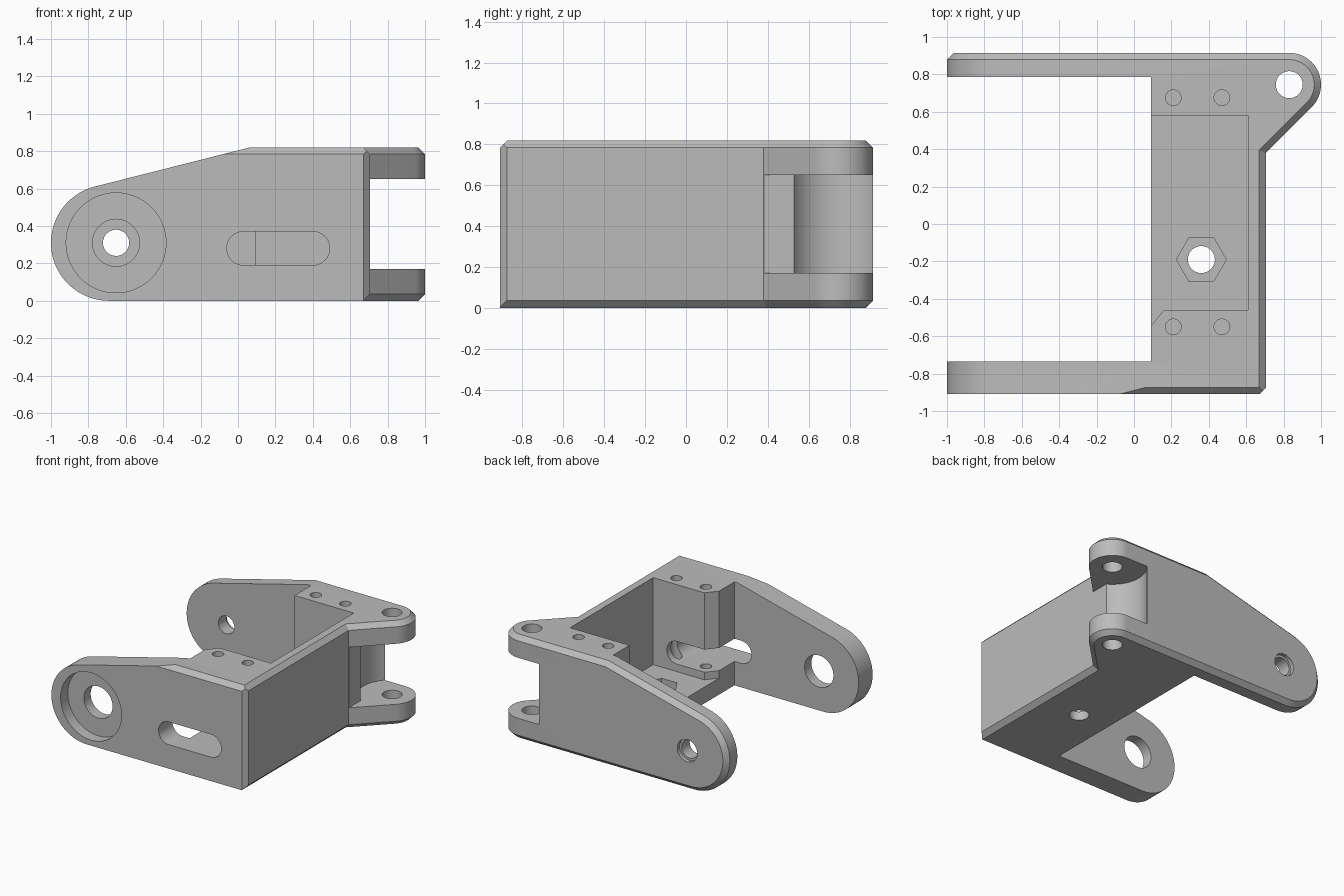
import bpy, bmesh
from math import sin, cos, radians
from mathutils import Vector

if "Cube" in bpy.data.objects:
    bpy.data.objects.remove(bpy.data.objects["Cube"], do_unlink=True)

HEIGHT, BEVEL, FAR = 0.82, 0.036, 1.3


def arc(cx, cy, r, start, end, n):
    step = radians(end - start) / n
    return [(cx + r * cos(radians(start) + step * i),
             cy + r * sin(radians(start) + step * i)) for i in range(n + 1)]


def circle(cx, cy, r, n=64, turn=0):
    return arc(cx, cy, r, turn, turn + 360, n)[:-1]


def rect(x0, y0, x1, y1):
    return [(x0, y0), (x1, y0), (x1, y1), (x0, y1)]


def inset(outline, dists):
    """Move each edge of a counter-clockwise outline inward by its own distance."""
    pts = [Vector(p) for p in outline]
    normals = []
    for a, b in zip(pts, pts[1:] + pts[:1]):
        d = (b - a).normalized()
        normals.append(Vector((-d.y, d.x)))
    result = []
    for i, p in enumerate(pts):
        m, n, dm, dn = normals[i - 1], normals[i], dists[i - 1], dists[i]
        det = m.x * n.y - m.y * n.x
        result.append((p.x + (dm * n.y - dn * m.y) / det,
                       p.y + (m.x * dn - n.x * dm) / det))
    return result


def loft(name, axis, rings):
    """Join (outline, level) rings along the y or z axis into a closed solid."""
    bm = bmesh.new()
    loops = []
    for outline, t in rings:
        loops.append([bm.verts.new((u, v, t) if axis == "z" else (u, t, v))
                      for u, v in outline])
    for low, high in zip(loops, loops[1:]):
        for i in range(len(low)):
            bm.faces.new((low[i - 1], low[i], high[i], high[i - 1]))
    bm.faces.new(loops[0])
    bm.faces.new(loops[-1])
    bmesh.ops.recalc_face_normals(bm, faces=bm.faces)
    mesh = bpy.data.meshes.new(name)
    bm.to_mesh(mesh)
    bm.free()
    obj = bpy.data.objects.new(name, mesh)
    bpy.context.collection.objects.link(obj)
    return obj


def combine(target, tool, operation="DIFFERENCE"):
    mod = target.modifiers.new("cut", "BOOLEAN")
    mod.operation, mod.solver, mod.object = operation, "EXACT", tool
    bpy.context.view_layer.objects.active = target
    bpy.ops.object.modifier_apply(modifier=mod.name)
    bpy.data.objects.remove(tool, do_unlink=True)


def cut(target, axis, outline, low, high):
    combine(target, loft("cutter", axis, [(outline, low), (outline, high)]))


# Plan: two arms, a web and a hinge ear, chamfered along the outer edges
hinge = (0.83, 0.745)
n = 24
plan = [(-FAR, -0.91), (0.705, -0.91), (0.705, 0.38)]
plan += arc(*hinge, 0.17, -45, 90, n)
plan += [(-FAR, 0.915), (-FAR, 0.785), (0.09, 0.785), (0.09, -0.735), (-FAR, -0.735)]
outer, inner = [BEVEL] * (n + 3), [0] * 5
bracket = loft("bracket", "z", [
    (inset(plan, [0] + outer + inner), 0),
    (plan, BEVEL),
    (plan, HEIGHT - BEVEL),
    (inset(plan, [BEVEL] + outer + inner), HEIGHT)])

# Side profile: rounded arm tips rising to the web, chamfered at the back
m = 40
side = arc(-0.69, 0.31, 0.31, 104.2, 270, m)
side += [(1.4, -0.1), (1.4, 1.158)]
edges = [1] * (m + 1) + [0, 1]
extra = 0.02
profile = loft("profile", "y", [
    (side, -1.1),
    (side, 0.915 - BEVEL),
    (inset(side, [e * (BEVEL + extra) for e in edges]), 0.915 + extra)])
combine(bracket, profile, "INTERSECT")

# Chamfer on the upright front corner
cut(bracket, "z", [(0.571, -1.01), (0.9, -1.01), (0.9, -0.681)], -0.1, 1)

# Gap between the hinge ears, and the hinge pin hole
cut(bracket, "z", circle(*hinge, 0.25), 0.17, 0.65)
cut(bracket, "z", rect(0.7055, 0.3, 1.2, 1.1), 0.17, 0.65)
cut(bracket, "z", circle(*hinge, 0.072), -0.1, 1)

# Open pocket in the web with one clipped corner
cut(bracket, "z", [(0.0, -0.654), (0.16, -0.46), (0.61, -0.46),
                   (0.61, 0.58), (0.0, 0.58)], 0.13, 1)

# Nut recess and bolt hole in the pocket floor
cut(bracket, "z", circle(0.36, -0.19, 0.133, 6), 0.07, 0.4)
cut(bracket, "z", circle(0.36, -0.19, 0.072), -0.1, 0.4)

# Cable slot through the front wall
slot = arc(0.4, 0.28, 0.09, -90, 90, 20) + arc(0.03, 0.28, 0.09, 90, 270, 20)
cut(bracket, "y", slot, -1, -0.4)

# Blind screw holes
for x in (0.21, 0.47):
    for y in (-0.55, 0.675):
        cut(bracket, "z", circle(x, y, 0.042, 32), 0.1, 1)

# Pivot: bearing seat in the front arm, bolt hole in the back arm
pivot = (-0.652, 0.31)
for radius, low, high in ((0.267, -1, -0.82), (0.126, -1, -0.6),
                          (0.07, 0.6, 1), (0.088, 0.885, 1)):
    cut(bracket, "y", circle(*pivot, radius), low, high)

# Single grey material, smooth curves with sharp edges
grey = bpy.data.materials.new("grey plastic")
grey.use_nodes = True
color = (0.5, 0.5, 0.5, 1)
grey.diffuse_color = color
grey.node_tree.nodes["Principled BSDF"].inputs["Base Color"].default_value = color
bracket.data.materials.clear()
bracket.data.materials.append(grey)
for face in bracket.data.polygons:
    face.material_index = 0
bpy.ops.object.select_all(action="DESELECT")
bracket.select_set(True)
bpy.context.view_layer.objects.active = bracket
bpy.ops.object.shade_smooth_by_angle(angle=radians(25))
